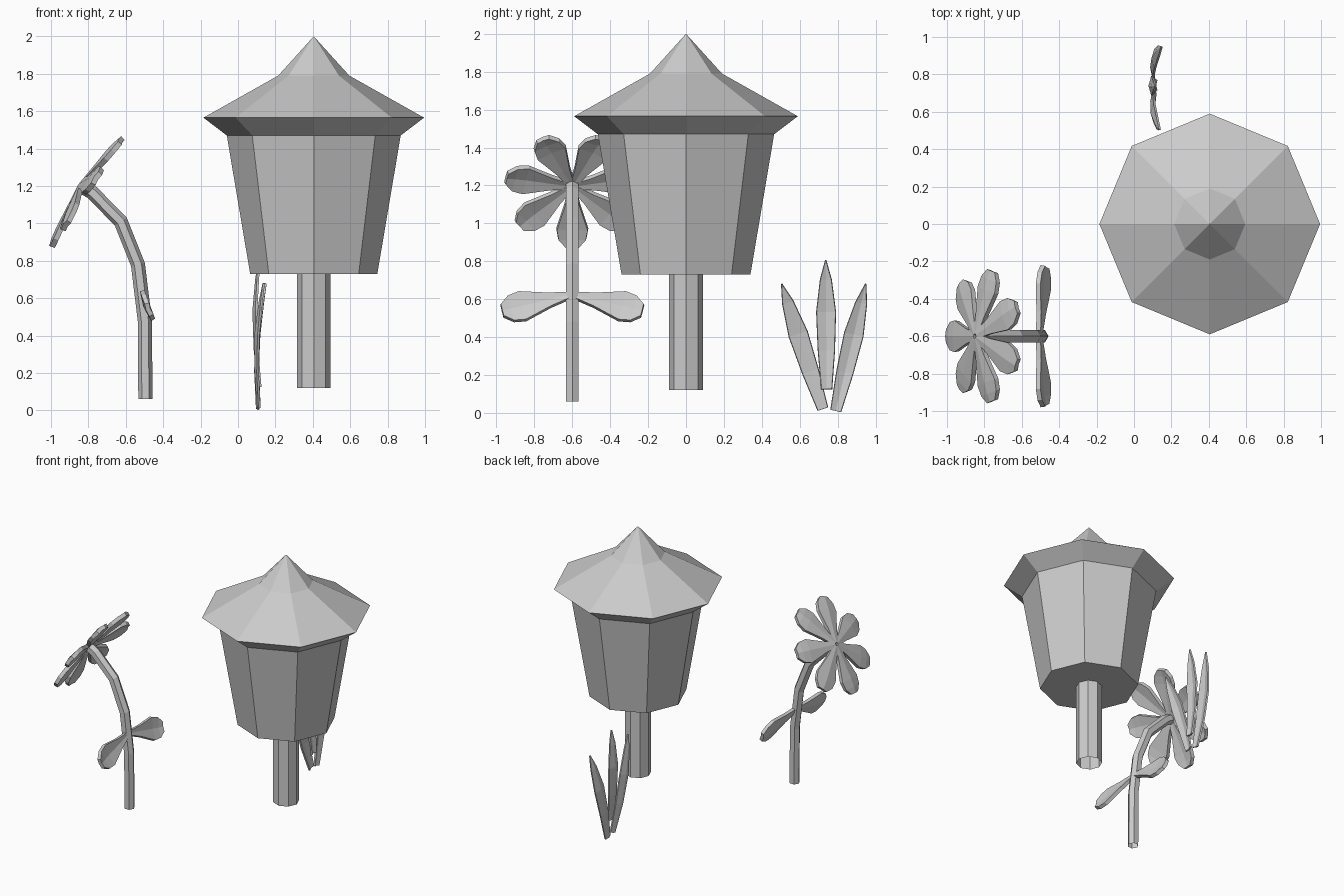
import bpy, math
from mathutils import Vector as V

if "Cube" in bpy.data.objects:
    bpy.data.objects.remove(bpy.data.objects["Cube"])


def make(name, verts, faces):
    me = bpy.data.meshes.new(name)
    me.from_pydata([tuple(v) for v in verts], [], faces)
    me.update()
    ob = bpy.data.objects.new(name, me)
    bpy.context.collection.objects.link(ob)
    return ob


def skin(rows, n):
    return [(r * n + i, r * n + (i + 1) % n, (r + 1) * n + (i + 1) % n, (r + 1) * n + i)
            for r in range(rows - 1) for i in range(n)]


def lathe(name, profile, n, centre, cap_bottom=True):
    """Bottom-to-top (radius, z) profile turned around a vertical axis, ending in a point or open."""
    rings = [p for p in profile if p[0] > 0]
    vs = [(centre[0] + r * math.cos(2 * math.pi * i / n),
           centre[1] + r * math.sin(2 * math.pi * i / n), z) for r, z in rings for i in range(n)]
    fs = skin(len(rings), n)
    if cap_bottom:
        fs.append(tuple(reversed(range(n))))
    if profile[-1][0] == 0:
        vs.append((centre[0], centre[1], profile[-1][1]))
        k = (len(rings) - 1) * n
        fs += [(k + i, k + (i + 1) % n, len(vs) - 1) for i in range(n)]
    return make(name, vs, fs)


def blade(name, base, tip, normal, outline, fold, thick, bow=0.0):
    """Creased leaf: outline is (fraction of length, half width)."""
    base, tip = V(base), V(tip)
    d = tip - base
    nrm = V(normal)
    nrm = (nrm - d * nrm.dot(d) / d.length_squared).normalized()
    side = d.normalized().cross(nrm)
    vs, fs = [], []
    wmax = max(w for _, w in outline)
    for t, w in outline:
        c = base + d * t + nrm * bow * math.sin(math.pi * t)
        vs += [c - side * w, c + nrm * fold * w / wmax, c + side * w]
    for r in range(len(outline) - 1):
        for i in (0, 1):
            a = r * 3 + i
            fs.append((a, a + 3, a + 4, a + 1))
    ob = make(name, vs, fs)
    m = ob.modifiers.new("thickness", 'SOLIDIFY')
    m.thickness = thick
    m.offset = 0
    return ob


# lantern-shaped house with a spired roof, on a post
lathe("house", [(0.34, 0.73), (0.465, 1.47), (0.59, 1.565), (0.19, 1.79), (0, 2.0)], 8, (0.405, 0))
lathe("post", [(0.09, 0.12), (0.09, 0.74)], 8, (0.405, 0), cap_bottom=False)

# bent flower stem
path = [(-0.495, 0.06), (-0.498, 0.48), (-0.535, 0.78), (-0.627, 1.01), (-0.78, 1.165), (-0.83, 1.195)]
pts = [V((x, -0.6, z)) for x, z in path]
verts = []
for k, p in enumerate(pts):
    t = (pts[min(k + 1, len(pts) - 1)] - pts[max(k - 1, 0)]).normalized()
    y = V((0, 1, 0))
    u = y.cross(t)
    for i in range(6):
        a = 2 * math.pi * i / 6
        verts.append(p + 0.038 * (u * math.cos(a) + y * math.sin(a)))
make("flower_stem", verts, skin(len(pts), 6))

# seven drooping petals
petal = [(0.0, 0.018), (0.3, 0.04), (0.7, 0.083), (0.87, 0.073), (1.0, 0.035)]
centre = V((-0.84, -0.6, 1.2))
up = V((0.545, 0, 0.84))
face = V((-0.84, 0, 0.545))
droop = math.radians(8)
for i in range(7):
    a = 2 * math.pi * i / 7
    out = -up * math.cos(a) + V((0, 1, 0)) * math.sin(a)
    d = out * math.cos(droop) - face * math.sin(droop)
    blade(f"petal_{i + 1}", centre + d * 0.01, centre + d * 0.36, face, petal, 0.012, 0.028)

# pair of stem leaves
for s, label in ((-1, "front"), (1, "back")):
    blade(f"stem_leaf_{label}", (-0.505, -0.6 + s * 0.015, 0.62), (-0.475, -0.6 + s * 0.37, 0.54),
          (0.93, 0, 0.35), petal, -0.012, 0.025)

# tuft of three grass blades
grass = [(0.0, 0.028), (0.3, 0.044), (0.6, 0.051), (0.85, 0.03), (1.0, 0.002)]
tuft = [((0.115, 0.722, 0.02), (0.138, 0.505, 0.68)),
        ((0.12, 0.742, 0.125), (0.115, 0.737, 0.805)),
        ((0.11, 0.79, 0.01), (0.148, 0.948, 0.68))]
for i, (b, t) in enumerate(tuft):
    blade(f"grass_blade_{i + 1}", b, t, (-1, 0, 0), grass, 0.015, 0.012, bow=0.02)
